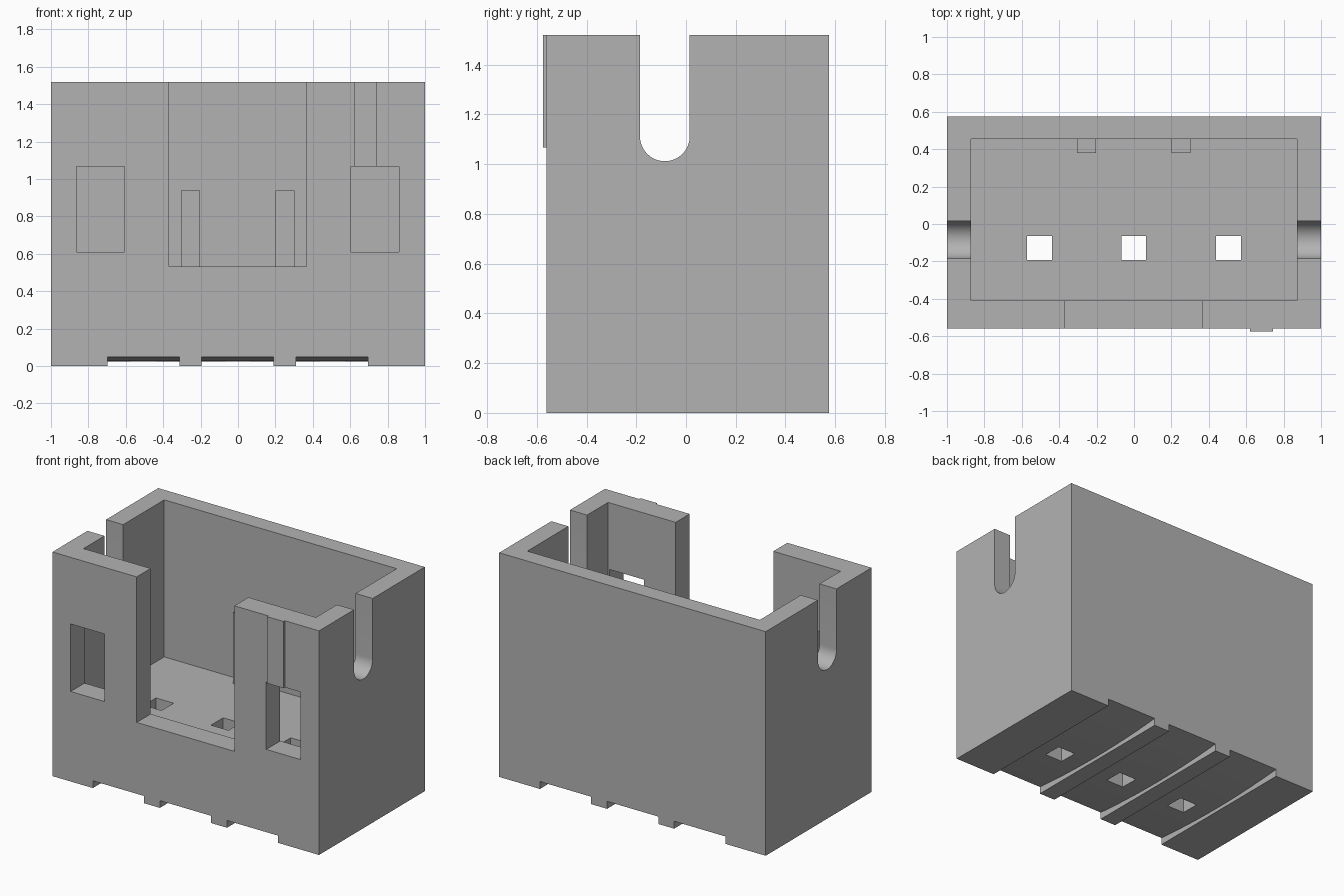
import bpy
import bmesh
import math

if "Cube" in bpy.data.objects:
    bpy.data.objects.remove(bpy.data.objects["Cube"], do_unlink=True)

grey = bpy.data.materials.new("plain grey")
grey.use_nodes = True
grey.diffuse_color = (0.45, 0.45, 0.45, 1)
grey.node_tree.nodes["Principled BSDF"].inputs["Base Color"].default_value = (0.45, 0.45, 0.45, 1)


def prism(name, profile, x0, x1):
    """Extrude a (y, z) outline along x."""
    bm = bmesh.new()
    face = bm.faces.new([bm.verts.new((x0, y, z)) for y, z in profile])
    out = bmesh.ops.extrude_face_region(bm, geom=[face])
    moved = [v for v in out["geom"] if isinstance(v, bmesh.types.BMVert)]
    bmesh.ops.translate(bm, verts=moved, vec=(x1 - x0, 0, 0))
    bmesh.ops.recalc_face_normals(bm, faces=bm.faces)
    mesh = bpy.data.meshes.new(name)
    bm.to_mesh(mesh)
    bm.free()
    mesh.materials.append(grey)
    obj = bpy.data.objects.new(name, mesh)
    bpy.context.collection.objects.link(obj)
    return obj


def box(name, x0, x1, y0, y1, z0, z1):
    return prism(name, [(y0, z0), (y1, z0), (y1, z1), (y0, z1)], x0, x1)


TOP, FRONT, BACK, FLOOR = 1.52, -0.56, 0.574, 0.455
OVER = TOP + 0.2

housing = box("housing", -1, 1, FRONT, BACK, 0, TOP)


def cut(cutter):
    cutter.hide_render = True
    mod = housing.modifiers.new("cut", 'BOOLEAN')
    mod.operation = 'DIFFERENCE'
    mod.solver = 'EXACT'
    mod.object = cutter
    bpy.context.view_layer.objects.active = housing
    bpy.ops.object.modifier_apply(modifier=mod.name)
    bpy.data.objects.remove(cutter, do_unlink=True)


# Open cavity and front opening
cut(box("cavity_cutter", -0.872, 0.872, -0.41, 0.455, FLOOR, OVER))
cut(box("opening_cutter", -0.368, 0.365, -0.8, -0.3, 0.533, OVER))

# Front windows
for x in (-0.736, 0.732):
    cut(box("window_cutter", x - 0.128, x + 0.128, -0.8, -0.3, 0.61, 1.068))

# Round-bottomed slot through both side walls
arc = [(-0.085 + 0.1 * math.cos(a), 1.112 + 0.1 * math.sin(a))
       for a in (math.pi + math.pi * i / 24 for i in range(25))]
cut(prism("slot_cutter", arc + [(0.015, OVER), (-0.185, OVER)], -1.2, 1.2))

# Bottom grooves with a shallow bowed ceiling, and the terminal holes
bow = [(0.6 * t, 0.024 + 0.0285 * t * t) for t in (1 - i / 6 for i in range(13))]
for x in (-0.505, -0.002, 0.502):
    cut(prism("groove_cutter", [(-0.6, -0.2), (0.6, -0.2)] + bow, x - 0.192, x + 0.192))
for x in (-0.505, -0.002, 0.505):
    cut(box("hole_cutter", x - 0.066, x + 0.066, -0.193, -0.063, -0.2, 0.6))

# Ribs on the inside of the back wall, key ridge on the front
for side, x in (("right", -0.254), ("left", 0.251)):
    box(side + "_inner_rib", x - 0.05, x + 0.05, 0.38, 0.46, FLOOR - 0.01, 0.938)
box("front_key_ridge", 0.62, 0.743, -0.574, FRONT, 1.068, TOP)

# Smooth only the curved slot and groove surfaces
bpy.ops.object.select_all(action='DESELECT')
housing.select_set(True)
bpy.context.view_layer.objects.active = housing
bpy.ops.object.shade_smooth_by_angle(angle=math.radians(25))
